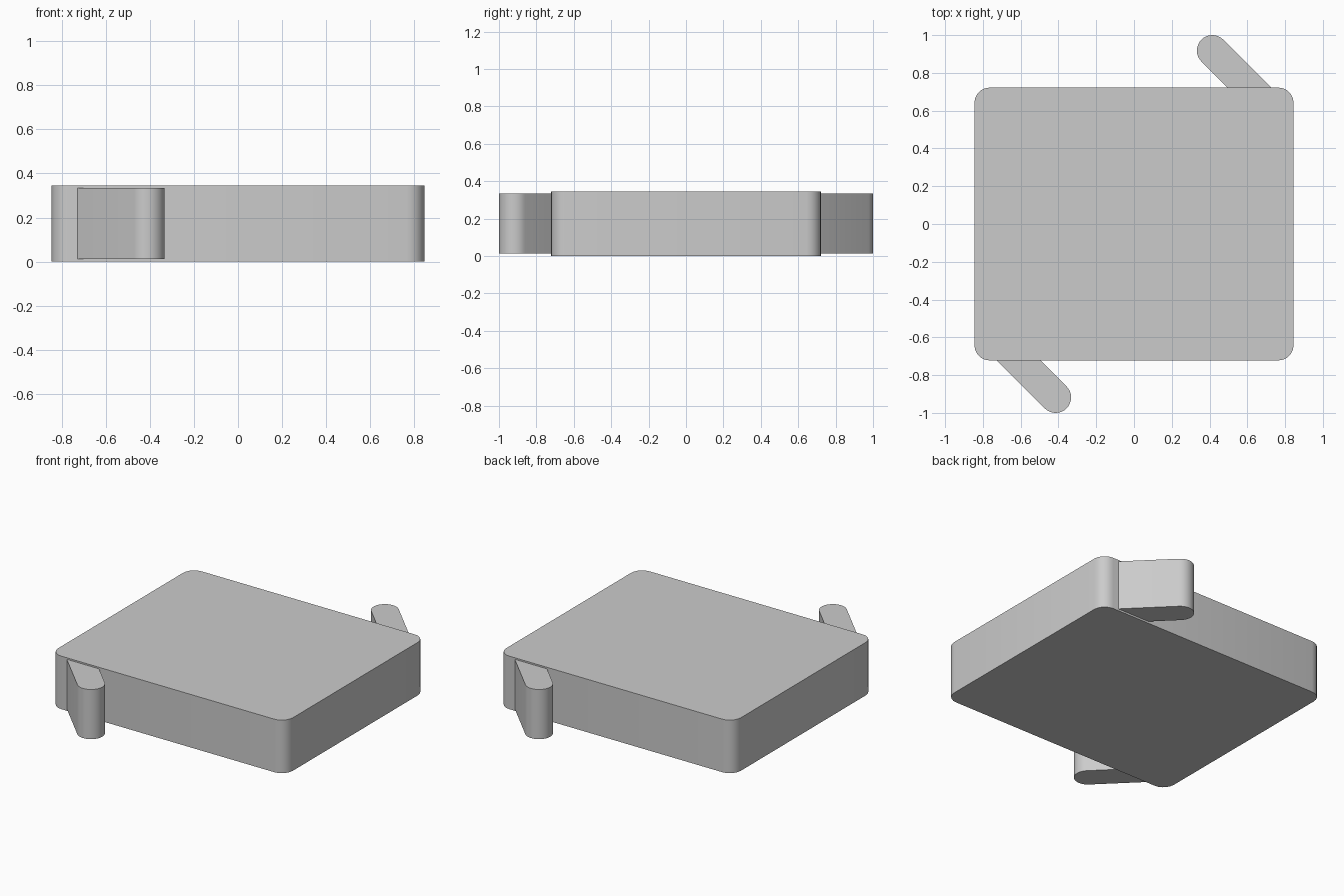
import bpy, bmesh
from math import cos, sin, pi, radians

if "Cube" in bpy.data.objects:
    bpy.data.objects.remove(bpy.data.objects["Cube"])


def arc(cx, cy, r, start, end, steps):
    return [(cx + r * cos(start + (end - start) * i / steps),
             cy + r * sin(start + (end - start) * i / steps)) for i in range(steps + 1)]


def extrude_outline(name, outline, z0, z1, smooth_angle):
    bm = bmesh.new()
    face = bm.faces.new([bm.verts.new((x, y, z0)) for x, y in outline])
    top = bmesh.ops.extrude_face_region(bm, geom=[face], use_keep_orig=True)
    moved = [v for v in top["geom"] if isinstance(v, bmesh.types.BMVert)]
    bmesh.ops.translate(bm, verts=moved, vec=(0, 0, z1 - z0))
    bmesh.ops.recalc_face_normals(bm, faces=bm.faces)
    mesh = bpy.data.meshes.new(name)
    bm.to_mesh(mesh)
    bm.free()
    obj = bpy.data.objects.new(name, mesh)
    bpy.context.collection.objects.link(obj)
    bpy.ops.object.select_all(action='DESELECT')
    obj.select_set(True)
    bpy.context.view_layer.objects.active = obj
    bpy.ops.object.shade_smooth_by_angle(angle=radians(smooth_angle))
    return obj


# Main slab with rounded vertical corners
hx, hy, r = 0.845, 0.722, 0.08
slab = []
for i, (sx, sy) in enumerate([(1, 1), (-1, 1), (-1, -1), (1, -1)]):
    slab += arc(sx * (hx - r), sy * (hy - r), r, i * pi / 2, (i + 1) * pi / 2, 5)
extrude_outline("slab_body", slab, 0, 0.345, 30)

# Two round-ended diagonal arms, opposite each other, rooted inside the slab
tip, root, ar = (0.415, 0.918), (0.70, 0.633), 0.082
for name, s in (("back_arm", 1), ("front_arm", -1)):
    outline = (arc(*tip, ar, pi / 4, 5 * pi / 4, 16)
               + arc(*root, ar, 5 * pi / 4, 9 * pi / 4, 16))
    extrude_outline(name, [(s * x, s * y) for x, y in outline], 0.012, 0.335, 30)
